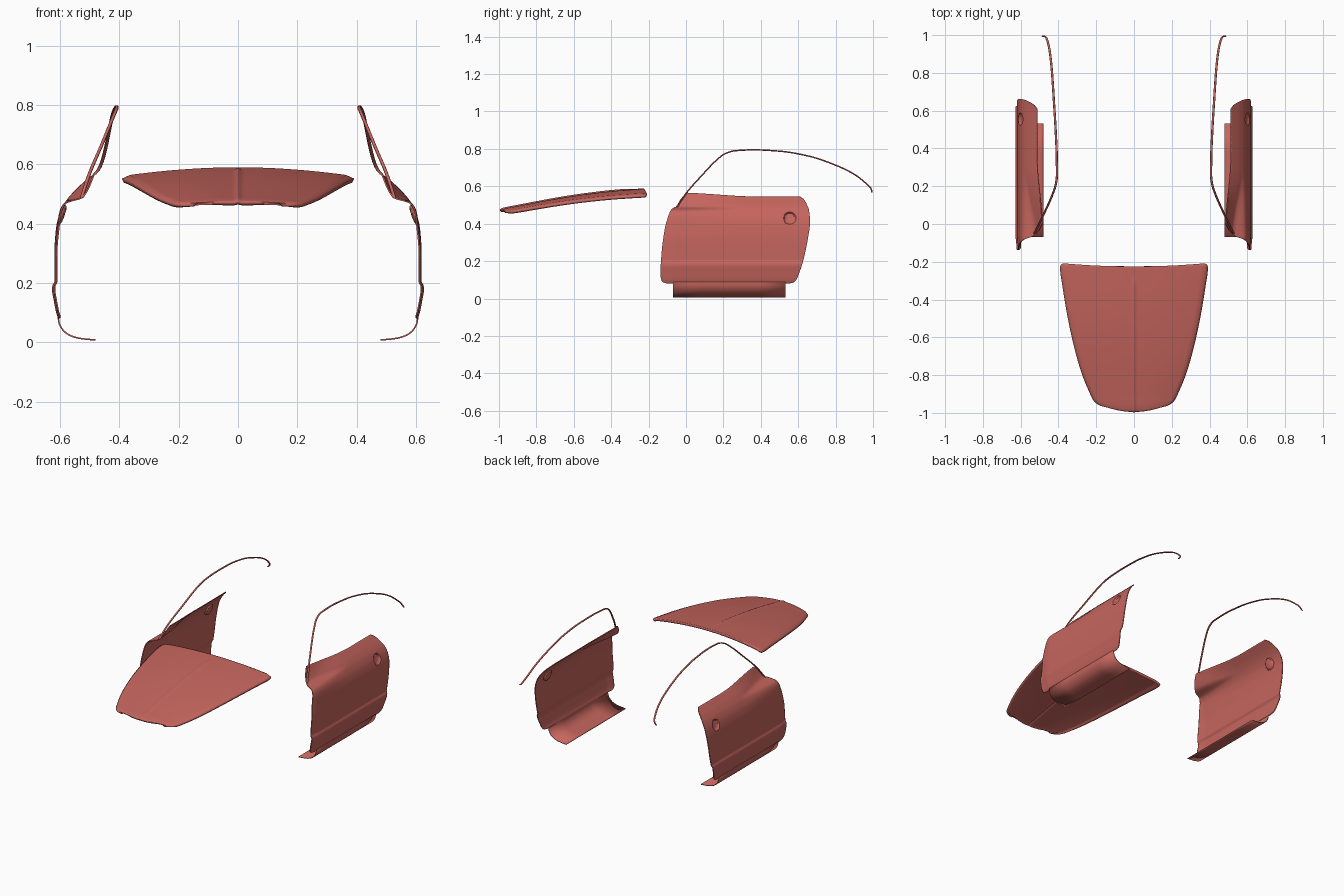
import bpy, bmesh
from math import exp, sqrt, hypot, pi, cos, sin

if "Cube" in bpy.data.objects:
    bpy.data.objects.remove(bpy.data.objects["Cube"])

paint = bpy.data.materials.new("red_paint")
paint.diffuse_color = (0.56, 0.13, 0.11, 1)
paint.use_nodes = True
paint.node_tree.nodes["Principled BSDF"].inputs["Base Color"].default_value = paint.diffuse_color


def spline(pts):
    """Monotone cubic through (a, b) points."""
    a, b = zip(*pts)
    d = [(b[i + 1] - b[i]) / (a[i + 1] - a[i]) for i in range(len(a) - 1)]
    m = [d[0]] + [2 * p * q / (p + q) if p * q > 0 else 0 for p, q in zip(d, d[1:])] + [d[-1]]

    def f(v):
        v = min(max(v, a[0]), a[-1])
        i = max(k for k in range(len(d)) if a[k] <= v)
        h = a[i + 1] - a[i]
        t = (v - a[i]) / h
        return (b[i] * (1 + 2 * t) * (1 - t) ** 2 + b[i + 1] * t * t * (3 - 2 * t)
                + h * t * (1 - t) * (m[i] * (1 - t) - m[i + 1] * t))
    return f


def smooth(a, b, v):
    t = min(max((v - a) / (b - a), 0), 1)
    return t * t * (3 - 2 * t)


def finish(ob):
    ob.data.materials.append(paint)
    bpy.ops.object.select_all(action='DESELECT')
    bpy.context.view_layer.objects.active = ob
    ob.select_set(True)
    bpy.ops.object.shade_smooth_by_angle(angle=0.6)


def sheet(name, fn, nu, nv, thick, side=1, wrap=False):
    """Grid surface from fn(u, v), given thickness inward."""
    bm = bmesh.new()
    rows = []
    for j in range(nv + 1):
        row = []
        for i in range(nu + (0 if wrap else 1)):
            x, y, z = fn(i / nu, j / nv)
            row.append(bm.verts.new((side * x, y, z)))
        rows.append(row)
    for r, q in zip(rows, rows[1:]):
        n = len(r)
        for i in range(n if wrap else n - 1):
            k = (i + 1) % n
            bm.faces.new((r[i], r[k], q[k], q[i])[::side])
    if wrap:
        bm.faces.new(rows[0][::-side])
        bm.faces.new(rows[-1][::side])
    me = bpy.data.meshes.new(name)
    bm.to_mesh(me)
    bm.free()
    ob = bpy.data.objects.new(name, me)
    bpy.context.collection.objects.link(ob)
    if thick:
        mod = ob.modifiers.new("thickness", 'SOLIDIFY')
        mod.thickness = thick
        mod.offset = -1
    finish(ob)


# Hood: tapered, crowned panel with a centre ridge
hood_w = spline([(0, .15), (.008, .178), (.03, .205), (.06, .222), (.1, .236), (.2, .268), (.35, .304),
                 (.6, .348), (.85, .38), (.96, .391), (.985, .39), (.995, .384), (1, .374)])
hood_z = spline([(-1, .468), (-.985, .478), (-.9, .496), (-.6, .55), (-.4, .575), (-.22, .59)])


def hood(u, v):
    p = 2 * u - 1
    s = (1 if p > 0 else -1) * abs(p) ** 1.4
    t = .5 * v + .5 * (.5 - .5 * cos(pi * v))
    x = s * hood_w(t)
    y = -.995 + t * .77 + (1 - t) * .027 * s * s + t * .017 * s * s
    ridge = .005 * exp(-(x / .009) ** 2) * (1 - smooth(.85, .95, t))
    y -= .5 * ridge * (1 - t)
    edge = .008 * smooth(.93, 1, abs(s))
    return x, y, hood_z(y) - (.018 + .012 * t) * s * s + ridge - edge


sheet("hood", hood, 80, 70, .013)

# Door: outline, cross-sections at front and rear, round dish for the handle
front_y = spline([(.08, -.10), (.084, -.117), (.095, -.13), (.13, -.137), (.25, -.13), (.38, -.112),
                  (.44, -.095), (.47, -.083), (.485, -.068), (.49, -.056), (.53, -.03), (.567, 0)])
rear_y = spline([(.08, .55), (.085, .573), (.1, .59), (.13, .603), (.18, .62), (.3, .648), (.42, .663),
                 (.48, .658), (.52, .645), (.55, .63), (.567, .61)])
low = [(.08, .606), (.1, .613), (.14, .621), (.18, .627), (.19, .626), (.205, .619), (.3, .619)]
front_x = spline(low + [(.40, .609), (.44, .602), (.465, .59), (.477, .572), (.483, .545),
                        (.492, .524), (.567, .486)])
rear_x = spline(low + [(.38, .614), (.43, .603), (.47, .584), (.50, .561), (.53, .531), (.548, .512), (.567, .496)])


def door(u, v):
    z = .08 + .487 * v
    u = .85 * u + .15 * (.5 - .5 * cos(pi * u))
    a, b = front_y(z), rear_y(z)
    y = a + (b - a) * u
    z -= .022 * v ** 4 * smooth(-.1, .65, u)
    dy, dz, r = y - .555, z - .43, .033
    d = hypot(dy, dz)
    if abs(d - r) < .0032:
        y, z, d = .555 + dy * r / d, .43 + dz * r / d, r
    w = smooth(-.06, .30, y)
    x = front_x(z) * (1 - w) + rear_x(z) * w - .006 * (1 - smooth(-.137, -.06, y))
    if d < r:
        x -= .003 + .011 * sqrt(1 - (d / r) ** 2)
    return x, y, z


# Sill: curved strip tucking under the door
sill_x = spline([(0, .609), (.2, .606), (.4, .594), (.6, .568), (.8, .53), (1, .48)])
sill_z = spline([(0, .088), (.2, .066), (.4, .042), (.6, .021), (.8, .01), (1, .005)])


def sill(u, v):
    return sill_x(v), -.07 + .602 * u, sill_z(v)


# Window trim: slim bar along the side window opening
path = [(.527, -.05, .487), (.503, 0, .562), (.46, .09, .664), (.43, .16, .737), (.414, .21, .775),
        (.408, .26, .79), (.409, .36, .795), (.415, .5, .788), (.424, .65, .763), (.434, .8, .713),
        (.444, .9, .664), (.457, .965, .613), (.47, .992, .582), (.484, .994, .566)]
arc = [0]
for p, q in zip(path, path[1:]):
    arc.append(arc[-1] + sqrt(sum((m - n) ** 2 for m, n in zip(p, q))))
trim_axis = [spline([(t, p[k]) for t, p in zip(arc, path)]) for k in range(3)]


def trim(u, v):
    s = v * arc[-1]
    x, y, z = (f(s) for f in trim_axis)
    dy = trim_axis[1](s + .004) - trim_axis[1](s - .004)
    dz = trim_axis[2](s + .004) - trim_axis[2](s - .004)
    n = hypot(dy, dz) or 1
    c, k = .006 * cos(2 * pi * u), .004 * sin(2 * pi * u)
    return x + c, y - k * dz / n, z + k * dy / n


for label, side in (("right", 1), ("left", -1)):
    sheet(label + "_door", door, 130, 90, .005, side)
    sheet(label + "_sill", sill, 4, 20, -.005, side)
    sheet(label + "_window_trim", trim, 10, 90, 0, side, wrap=True)
